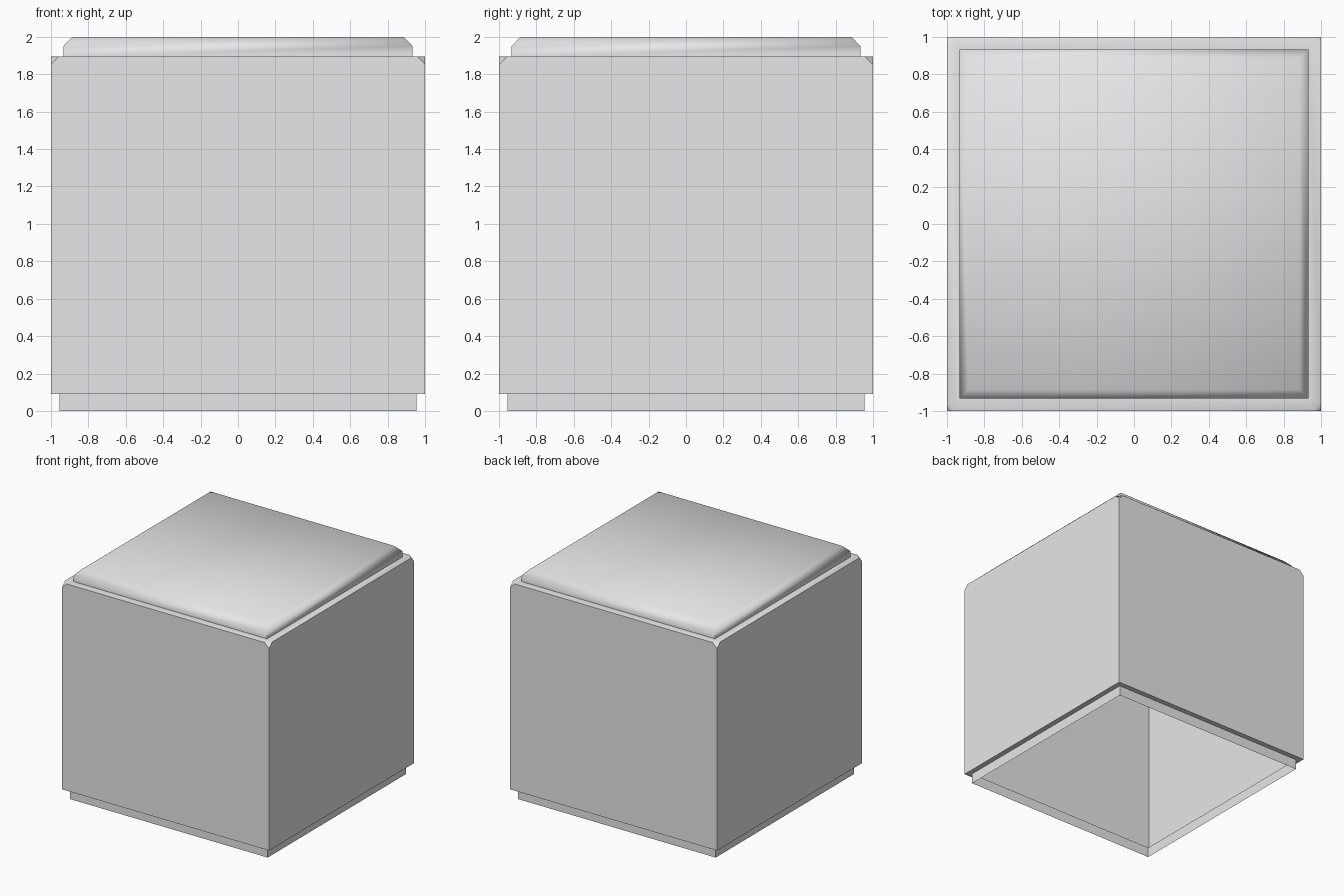
import bpy
import bmesh
import math

cube = bpy.data.objects.get("Cube")
if cube:
    bpy.data.objects.remove(cube, do_unlink=True)

grey = bpy.data.materials.new("light grey")
grey.use_nodes = True
grey.diffuse_color = (0.8, 0.8, 0.8, 1)
grey.node_tree.nodes["Principled BSDF"].inputs["Base Color"].default_value = (0.8, 0.8, 0.8, 1)

CORNERS = [(-1, -1), (1, -1), (1, 1), (-1, 1)]
SHOULDER = 1.895   # height of the ledge
LIP = 0.933        # half width of the lid
CLIP = 0.043       # size of the clipped top corners


def finish(name, bm):
    mesh = bpy.data.meshes.new(name)
    bm.to_mesh(mesh)
    bm.free()
    mesh.materials.append(grey)
    obj = bpy.data.objects.new(name, mesh)
    bpy.context.collection.objects.link(obj)
    return obj


def ring(bm, half, z):
    return [bm.verts.new((x * half, y * half, z)) for x, y in CORNERS]


def bridge(bm, lower, upper):
    for i in range(4):
        j = (i + 1) % 4
        bm.faces.new((lower[i], lower[j], upper[j], upper[i]))


# Recessed base, open underneath, stepping out to the body
bm = bmesh.new()
foot, foot_top, wall_foot = [ring(bm, h, z) for h, z in ((0.955, 0), (0.955, 0.09), (1, 0.09))]
bridge(bm, foot, foot_top)
bridge(bm, foot_top, wall_foot)
finish("base", bm)

# Body walls with clipped top corners, and the ledge around the lid
bm = bmesh.new()
bottom = ring(bm, 1, 0.09)
tips = ring(bm, 1, SHOULDER - CLIP)
inner = ring(bm, LIP, SHOULDER)
before, after = [], []
for i, (x, y) in enumerate(CORNERS):
    for pts, k in ((before, i - 1), (after, (i + 1) % 4)):
        nx, ny = CORNERS[k]
        pts.append(bm.verts.new((x + (nx - x) / 2 * CLIP, y + (ny - y) / 2 * CLIP, SHOULDER)))
for i in range(4):
    j = (i + 1) % 4
    bm.faces.new((bottom[i], bottom[j], tips[j], before[j], after[i], tips[i]))
    soft = (bm.faces.new((after[i], before[j], inner[j], inner[i])),
            bm.faces.new((tips[i], after[i], before[i])),
            bm.faces.new((before[i], after[i], inner[i])))
    for face in soft:
        face.smooth = True
finish("body", bm)

# Lid with a softly shaded bevelled rim
bm = bmesh.new()
rings = [ring(bm, h, z) for h, z in ((LIP, SHOULDER), (LIP, 1.95), (0.885, 2))]
for lower, upper in zip(rings, rings[1:]):
    bridge(bm, lower, upper)
bm.faces.new(rings[-1])
lid = finish("lid", bm)
bpy.ops.object.select_all(action="DESELECT")
lid.select_set(True)
bpy.context.view_layer.objects.active = lid
bpy.ops.object.shade_smooth_by_angle(angle=math.radians(65))
